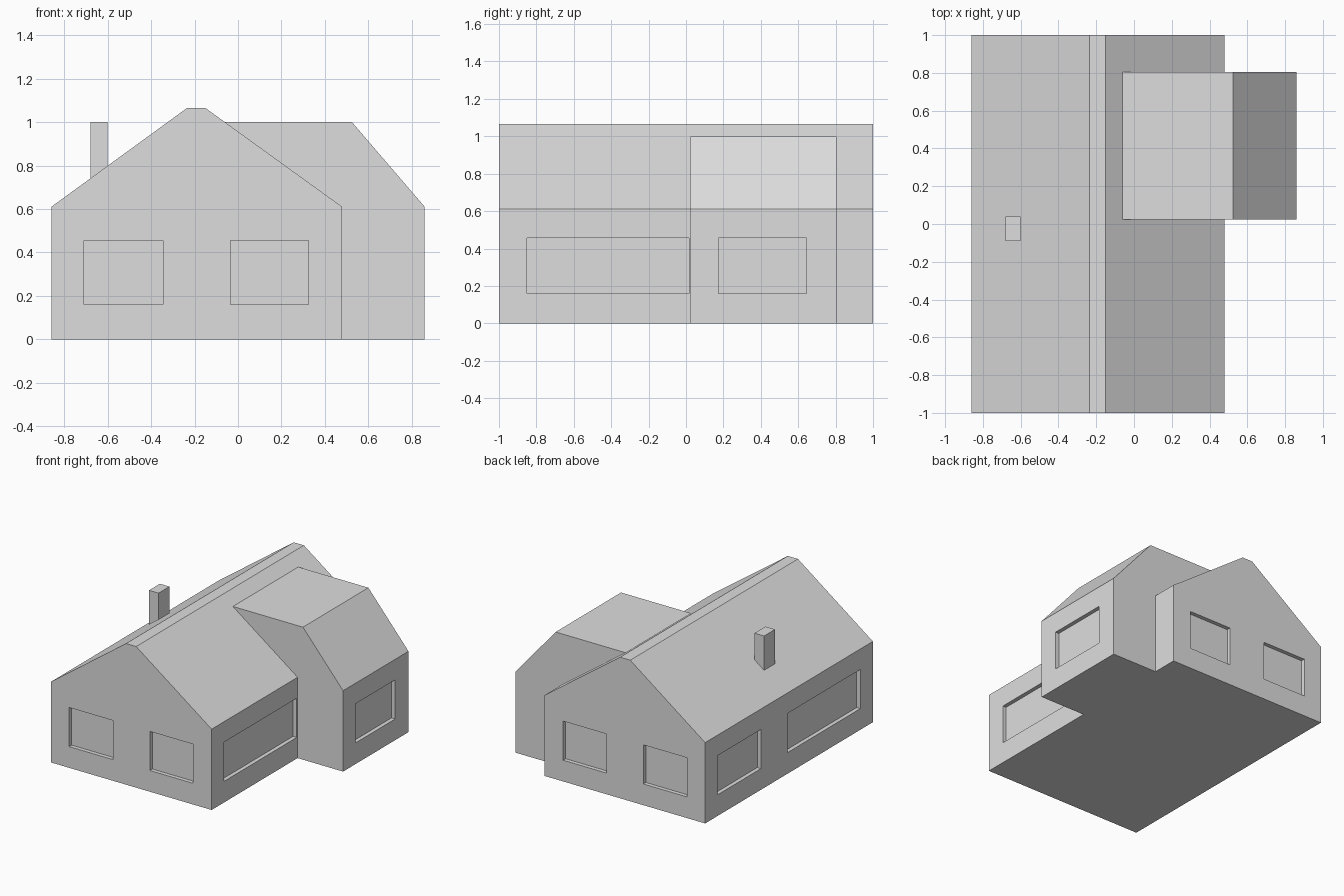
import bpy
import bmesh
from mathutils import Matrix, Vector

cube = bpy.data.objects.get("Cube")
if cube:
    bpy.data.objects.remove(cube, do_unlink=True)

# One plain colour
GREY = (0.73, 0.73, 0.73, 1.0)
grey = bpy.data.materials.new("light grey")
grey.use_nodes = True
grey.diffuse_color = GREY
grey.node_tree.nodes["Principled BSDF"].inputs["Base Color"].default_value = GREY

EAVE, RIDGE, WING_TOP = 0.61, 1.065, 1.0
WEST, EAST, WING_EAST = -0.86, 0.48, 0.86
RIDGE_W, RIDGE_E = -0.235, -0.15
SILL, HEAD, DEPTH = 0.16, 0.455, 0.03


def add_object(name, bm):
    bmesh.ops.recalc_face_normals(bm, faces=bm.faces)
    mesh = bpy.data.meshes.new(name)
    bm.to_mesh(mesh)
    bm.free()
    mesh.materials.append(grey)
    obj = bpy.data.objects.new(name, mesh)
    bpy.context.collection.objects.link(obj)
    return obj


def extrude_profile(name, profile, y0, y1):
    """Solid with an (x, z) outline running from y0 to y1."""
    bm = bmesh.new()
    face = bm.faces.new([bm.verts.new((x, y0, z)) for x, z in profile])
    out = bmesh.ops.extrude_face_region(bm, geom=[face])
    moved = [v for v in out["geom"] if isinstance(v, bmesh.types.BMVert)]
    bmesh.ops.translate(bm, verts=moved, vec=(0, y1 - y0, 0))
    return add_object(name, bm)


def add_box(bm, low, high):
    low, high = Vector(low), Vector(high)
    place = Matrix.Translation((low + high) / 2) @ Matrix.Diagonal((*(high - low), 1))
    bmesh.ops.create_cube(bm, size=1, matrix=place)


def west_roof(x):
    return EAVE + (x - WEST) * (RIDGE - EAVE) / (RIDGE_W - WEST)


def east_roof_x(z):
    return EAST + (z - EAVE) * (RIDGE_E - EAST) / (RIDGE - EAVE)


# Main house with a narrow flat ridge
house = extrude_profile("main_house", [
    (WEST, 0), (EAST, 0), (EAST, EAVE), (RIDGE_E, RIDGE),
    (RIDGE_W, RIDGE), (WEST, EAVE)], -1, 1)

# Side wing, fitted against the wall and roof of the house
wing = extrude_profile("side_wing", [
    (EAST, 0), (WING_EAST, 0), (WING_EAST, EAVE), (0.525, WING_TOP),
    (east_roof_x(WING_TOP), WING_TOP), (EAST, EAVE)], 0.025, 0.805)

# Chimney, with its foot cut to the roof slope
cx0, cx1 = -0.68, -0.6
extrude_profile("chimney", [
    (cx0, west_roof(cx0)), (cx1, west_roof(cx1)), (cx1, 1), (cx0, 1)], -0.09, 0.04)

# Window recesses: gable ends, long walls, wing wall
bm = bmesh.new()
for x0, x1 in ((-0.71, -0.345), (-0.035, 0.325)):
    for y in (-1, 1):
        add_box(bm, (x0, y - DEPTH, SILL), (x1, y + DEPTH, HEAD))
for wall, y0, y1 in ((EAST, -0.85, 0.015), (WING_EAST, 0.175, 0.645),
                     (WEST, -0.85, 0.015), (WEST, 0.335, 0.85)):
    add_box(bm, (wall - DEPTH, y0, SILL), (wall + DEPTH, y1, HEAD))
cutter = add_object("window_cutter", bm)
cutter.hide_render = True

for body in (house, wing):
    cut = body.modifiers.new("windows", 'BOOLEAN')
    cut.operation = 'DIFFERENCE'
    cut.solver = 'EXACT'
    cut.object = cutter

# Bake the recesses and drop the cutter
depsgraph = bpy.context.evaluated_depsgraph_get()
baked = [(b, bpy.data.meshes.new_from_object(b.evaluated_get(depsgraph)))
         for b in (house, wing)]
for body, mesh in baked:
    body.modifiers.clear()
    body.data = mesh
bpy.data.objects.remove(cutter, do_unlink=True)
